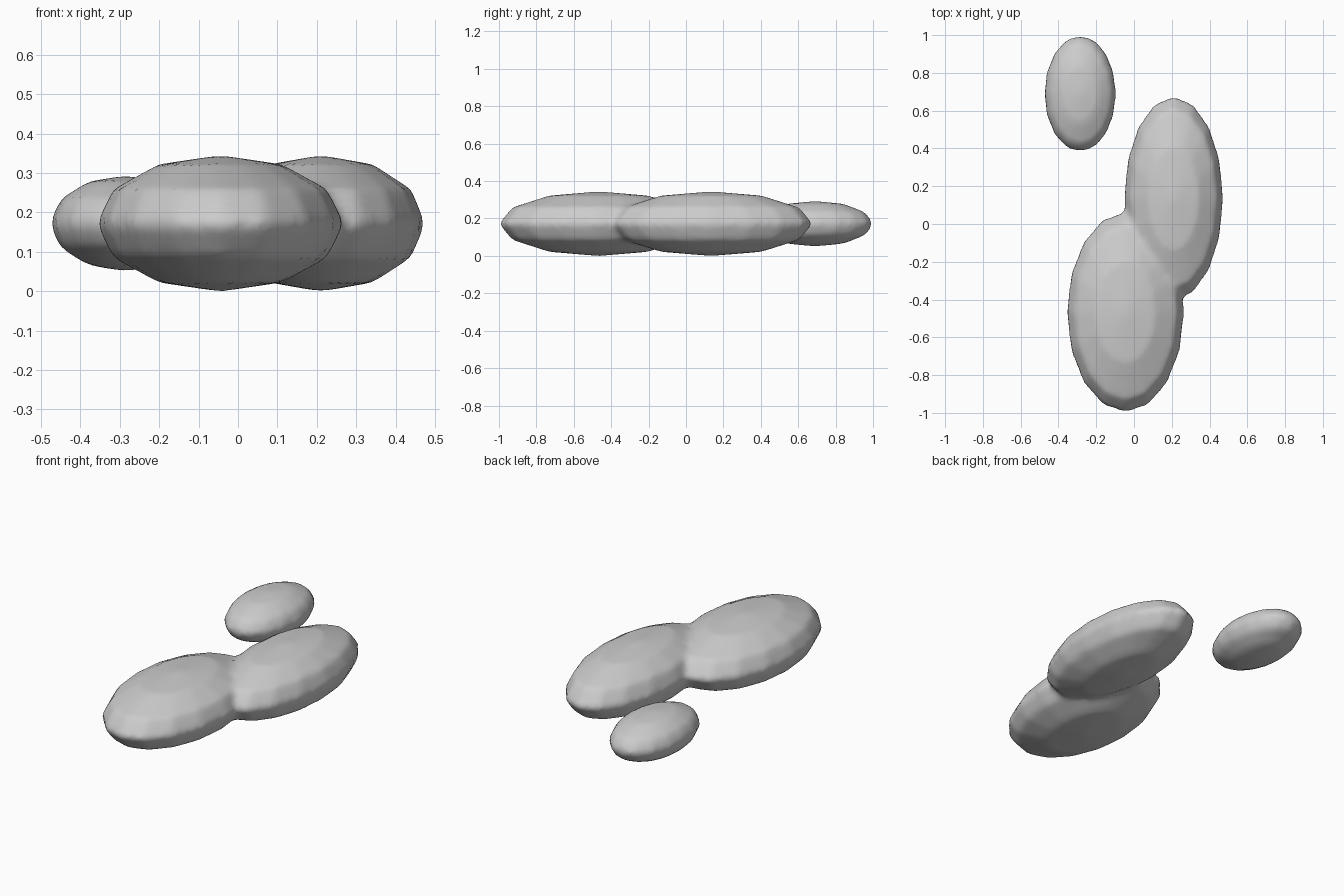
import bpy
import bmesh
from mathutils import Matrix, Vector

default = bpy.data.objects.get("Cube")
if default:
    bpy.data.objects.remove(default, do_unlink=True)

# Single plain grey
grey = bpy.data.materials.new("plain grey")
grey.use_nodes = True
colour = (0.6, 0.6, 0.6, 1)
grey.diffuse_color = colour
grey.node_tree.nodes["Principled BSDF"].inputs["Base Color"].default_value = colour


def blob(name, ellipsoids):
    """Fuse faceted ellipsoids (centre, radii) into one softened body."""
    bm = bmesh.new()
    for centre, radii in ellipsoids:
        place = Matrix.Translation(centre) @ Matrix.Diagonal(Vector(radii).to_4d())
        bmesh.ops.create_uvsphere(bm, u_segments=16, v_segments=6, radius=1, matrix=place)
    mesh = bpy.data.meshes.new(name)
    bm.to_mesh(mesh)
    bm.free()
    mesh.materials.append(grey)
    obj = bpy.data.objects.new(name, mesh)
    bpy.context.collection.objects.link(obj)

    fuse = obj.modifiers.new("fuse", "REMESH")
    fuse.mode = "VOXEL"
    fuse.voxel_size = 0.02
    fuse.use_smooth_shade = True
    soften = obj.modifiers.new("soften", "SMOOTH")
    soften.factor = 0.5
    soften.iterations = 4
    return obj


# Two long overlapping lobes, and a small one apart from them
blob("twin_lobes", [
    ((-0.045, -0.467, 0.172), (0.315, 0.537, 0.173)),
    ((0.21, 0.135, 0.172), (0.266, 0.547, 0.173)),
])
blob("small_lobe", [
    ((-0.285, 0.69, 0.172), (0.194, 0.314, 0.122)),
])
